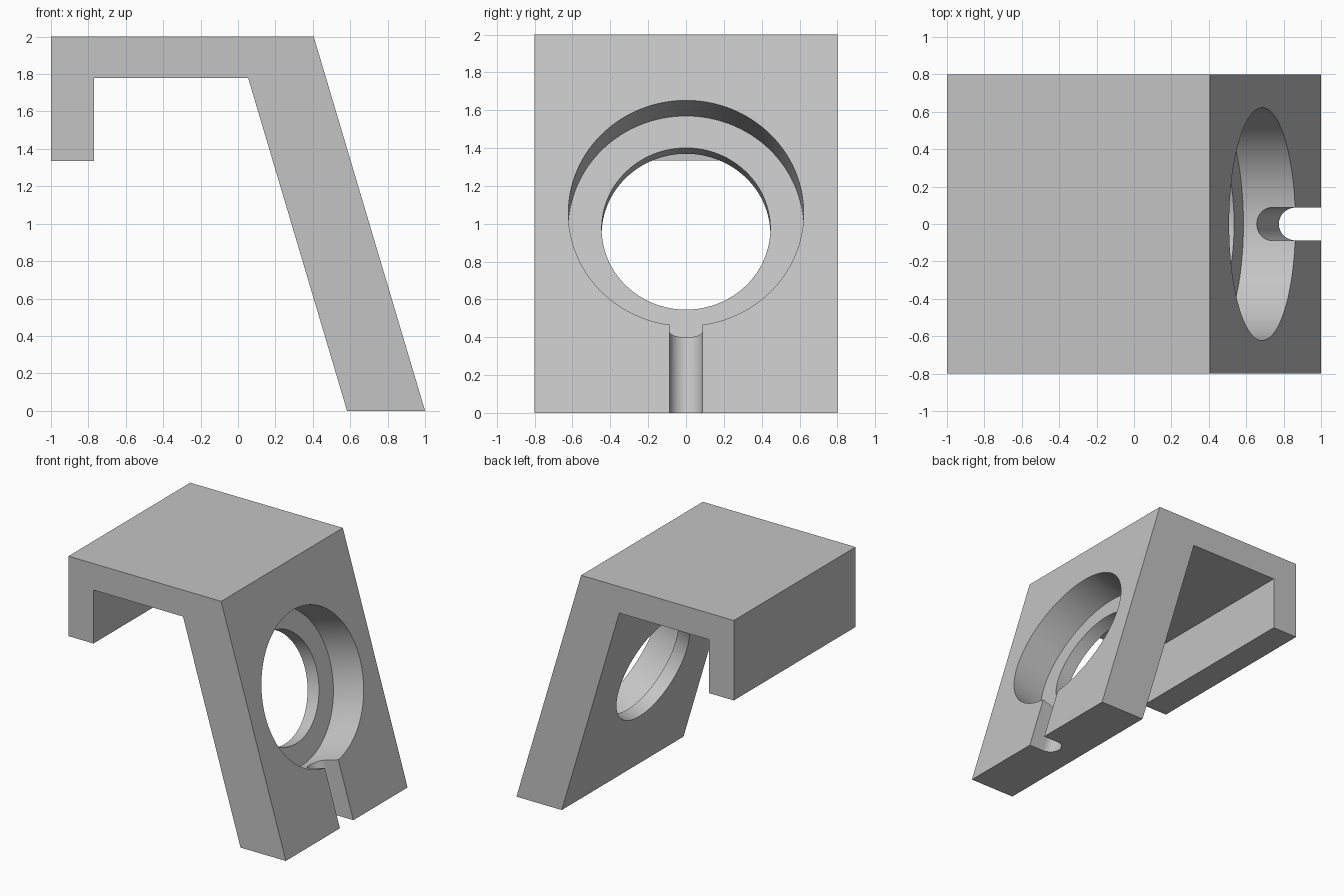
import bpy, bmesh, math
from mathutils import Matrix, Vector

if "Cube" in bpy.data.objects:
    bpy.data.objects.remove(bpy.data.objects["Cube"])

grey = bpy.data.materials.new("plain_grey")
grey.diffuse_color = (0.55, 0.55, 0.55, 1)
grey.use_nodes = True
grey.node_tree.nodes["Principled BSDF"].inputs["Base Color"].default_value = grey.diffuse_color

# Frame of the sloping face: U up the slope, Y across, N outward
RUN = 0.595
U = Vector((-RUN, 0, 2)).normalized()
N = Vector((2, 0, RUN)).normalized()
Y = Vector((0, 1, 0))


def prism(name, points, origin, a, b, depth_axis, d0, d1):
    """Extrude a 2D outline in the a/b plane along depth_axis from d0 to d1."""
    bm = bmesh.new()
    ends = [[bm.verts.new(origin + a * p + b * q + depth_axis * d) for p, q in points]
            for d in (d0, d1)]
    bm.faces.new(ends[0])
    bm.faces.new(ends[1])
    n = len(points)
    for i in range(n):
        j = (i + 1) % n
        bm.faces.new((ends[0][i], ends[0][j], ends[1][j], ends[1][i]))
    bmesh.ops.recalc_face_normals(bm, faces=bm.faces)
    mesh = bpy.data.meshes.new(name)
    bm.to_mesh(mesh)
    bm.free()
    mesh.materials.append(grey)
    obj = bpy.data.objects.new(name, mesh)
    bpy.context.collection.objects.link(obj)
    return obj


def arc(radius, start, end, steps, cy=0.0):
    return [(radius * math.cos(t), cy + radius * math.sin(t))
            for t in (start + (end - start) * i / steps for i in range(steps + 1))]


# Bracket: hooked top plate with a sloping leg
outline = [(-1, 2), (1 - RUN, 2), (1, 0), (0.583, 0), (0.054, 1.78),
           (-0.77, 1.78), (-0.77, 1.335), (-1, 1.335)]
bracket = prism("bracket", outline, Vector((0, 0, 0)),
                Vector((1, 0, 0)), Vector((0, 0, 1)), Y, -0.8, 0.8)

# Cutters: wide recess, narrower through hole, round-bottomed cable slot
centre_z = 1.056
centre = Vector((1 - RUN / 2 * centre_z, 0, centre_z))
ring = lambda r: arc(r, 0, math.tau, 128)[:-1]
recess = prism("recess_cutter", ring(0.622), centre, Y, U, N, -0.29, 0.3)
hole = prism("hole_cutter", ring(0.446), centre, Y, U, N, -0.7, 0.2)
slot_r = 0.088
slot_outline = arc(slot_r, math.pi, math.tau, 32, cy=-0.128) + [(slot_r, 0.3), (-slot_r, 0.3)]
slot = prism("slot_cutter", slot_outline, centre, Y, N, U, -1.5, -0.3)

bpy.context.view_layer.objects.active = bracket
for cutter in (recess, hole, slot):
    cut = bracket.modifiers.new(cutter.name, 'BOOLEAN')
    cut.operation = 'DIFFERENCE'
    cut.solver = 'EXACT'
    cut.object = cutter
    bpy.ops.object.modifier_apply(modifier=cut.name)
    bpy.data.objects.remove(cutter, do_unlink=True)

# Smooth round walls, sharp edges elsewhere
bracket.select_set(True)
bpy.ops.object.shade_smooth_by_angle(angle=math.radians(30))
